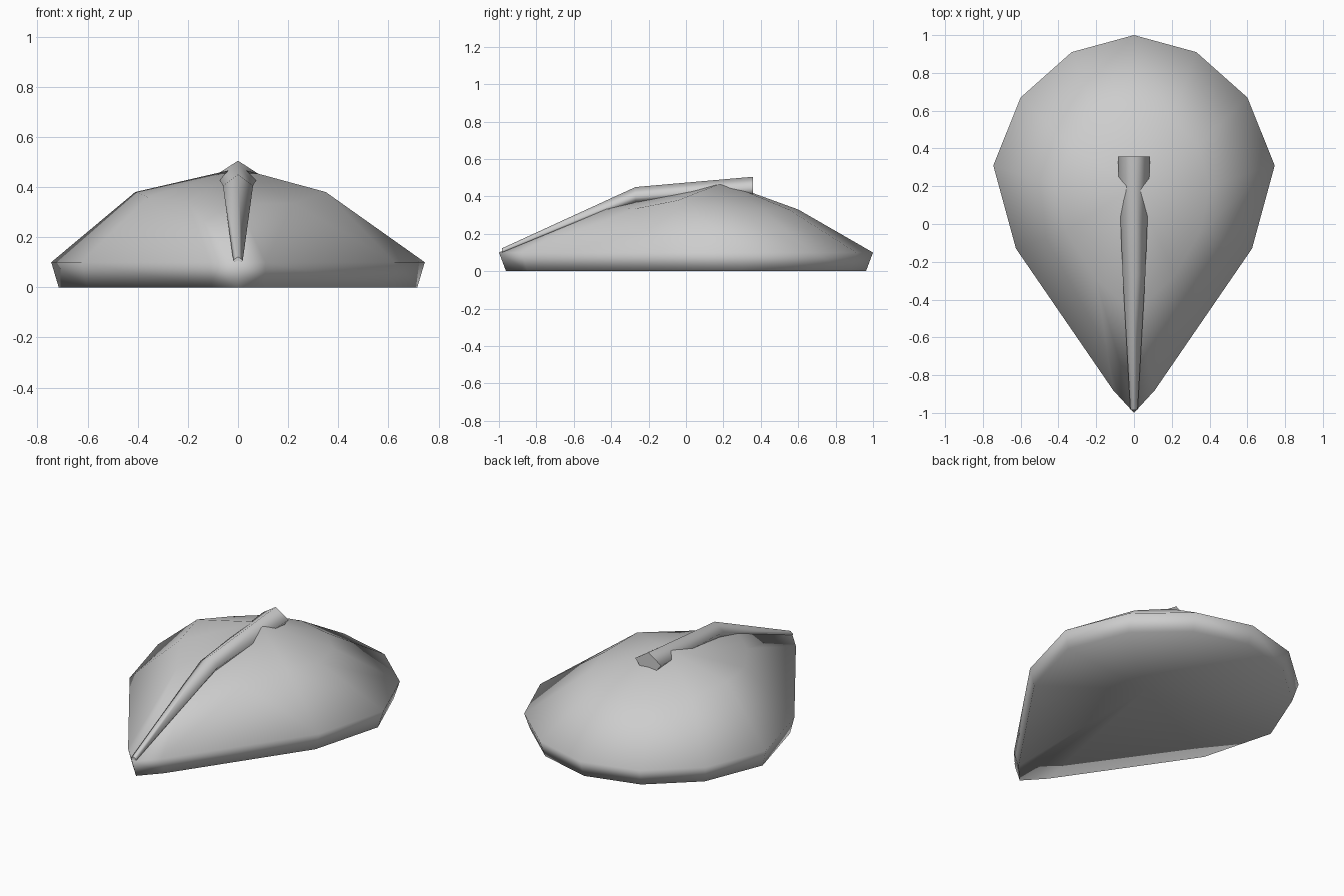
import bpy
import bmesh

if "Cube" in bpy.data.objects:
    bpy.data.objects.remove(bpy.data.objects["Cube"])

grey = bpy.data.materials.new("light_grey")
grey.diffuse_color = (0.61, 0.61, 0.61, 1)
grey.use_nodes = True
grey.node_tree.nodes["Principled BSDF"].inputs["Base Color"].default_value = grey.diffuse_color


def add_mesh(name, verts, faces, sharp=()):
    """Smooth mesh with outward normals; sharp lists vertex pairs kept crisp."""
    mesh = bpy.data.meshes.new(name)
    mesh.from_pydata(verts, [], faces)
    mesh.materials.append(grey)
    bm = bmesh.new()
    bm.from_mesh(mesh)
    bmesh.ops.recalc_face_normals(bm, faces=bm.faces)
    pairs = {frozenset(p) for p in sharp}
    for f in bm.faces:
        f.smooth = True
    for e in bm.edges:
        e.smooth = frozenset(v.index for v in e.verts) not in pairs
    bm.to_mesh(mesh)
    bm.free()
    ob = bpy.data.objects.new(name, mesh)
    bpy.context.collection.objects.link(ob)
    return ob


def bridge(a, b, n):
    """Quads between two closed loops of n points starting at a and b."""
    return [(a + i, b + i, b + (i + 1) % n, a + (i + 1) % n) for i in range(n)]


def fan(start, centre, n):
    """Triangles from a closed loop to one centre point."""
    return [(start + i, start + (i + 1) % n, centre) for i in range(n)]


# Teardrop outline: right half, mirrored to the left
half = [(0, 1), (.33, .91), (.6, .67), (.745, .31), (.625, -.13), (.11, -.88), (0, -1)]
outline = half + [(-x, y) for x, y in half[-2:0:-1]]
n = len(outline)

# Shoulder loop, slightly uneven from side to side
shoulder = [(0, .6, .33), (.2, .55, .33), (.34, .41, .33), (.4, .2, .34),
            (.35, -.04, .38), (.22, -.27, .335), (0, -.47, .33), (-.2, -.29, .335),
            (-.36, -.04, .36), (-.41, .2, .38), (-.33, .41, .34), (-.2, .55, .33)]

# Domed shell with a hollowed underside
verts = [(x * .96, y * .962, 0) for x, y in outline]
verts += [(x, y, .1) for x, y in outline]
verts += shoulder + [(0, .2, .475), (0, .1, .1)]
faces = bridge(0, n, n) + bridge(n, 2 * n, n)
faces += fan(2 * n, 3 * n, n) + fan(0, 3 * n + 1, n)
add_mesh("shell", verts, faces)

# Ridge strap: five-sided section (y, top height, half width, drop)
sections = [(.357, .505, .085, .055), (-.27, .45, .06, .045), (-.985, .122, .019, .014)]
verts = []
for y, z, w, d in sections:
    verts += [(0, y, z), (w, y, z - d), (w * .6, y, z - 1.8 * d),
              (-w * .6, y, z - 1.8 * d), (-w, y, z - d)]
faces = bridge(0, 5, 5) + bridge(5, 10, 5) + [(0, 1, 2, 3, 4), (14, 13, 12, 11, 10)]
# Crisp ends
sharp = [(a + k, a + (k + 1) % 5) for a in (0, 10) for k in range(5)]
add_mesh("ridge_strap", verts, faces, sharp)
